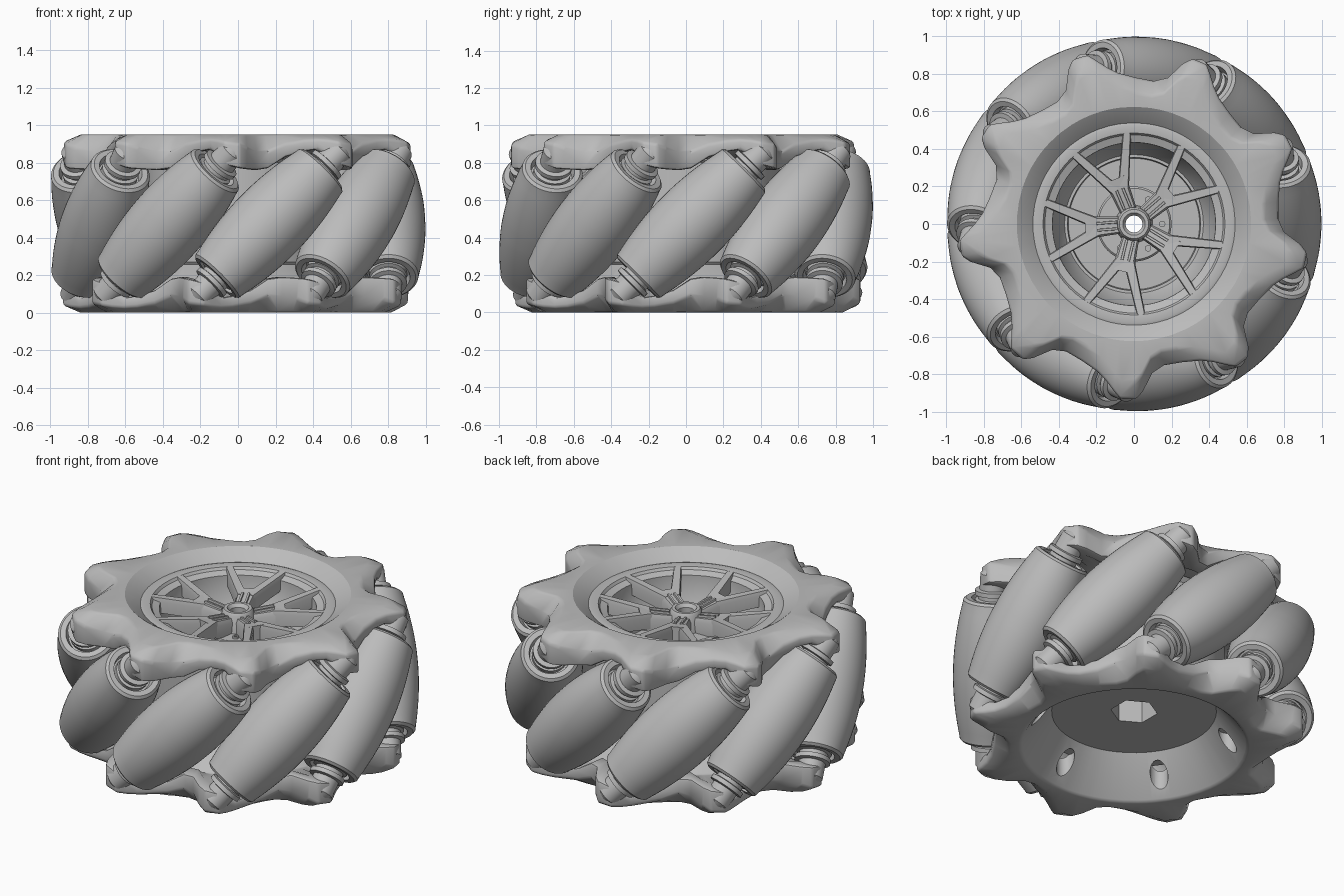
import bpy, bmesh
from math import radians, cos, sin, pi, hypot
from mathutils import Matrix, Vector

if "Cube" in bpy.data.objects:
    bpy.data.objects.remove(bpy.data.objects["Cube"], do_unlink=True)

COUNT = 9            # rollers around the wheel
HEIGHT = 0.95
MID = HEIGHT / 2
FIRST = -78          # azimuth of the first roller, degrees
AXLE_R = 0.79        # distance of roller centres from the wheel axis

grey = bpy.data.materials.new("light grey")
grey.use_nodes = True
grey.diffuse_color = (0.5, 0.5, 0.5, 1)
grey.node_tree.nodes["Principled BSDF"].inputs["Base Color"].default_value = (0.5, 0.5, 0.5, 1)


def polar(r, deg, z=0.0):
    a = radians(deg)
    return Vector((r * cos(a), r * sin(a), z))


def make_mesh(name, bm, angle=32):
    bmesh.ops.remove_doubles(bm, verts=bm.verts, dist=1e-5)
    bmesh.ops.recalc_face_normals(bm, faces=bm.faces)
    me = bpy.data.meshes.new(name)
    bm.to_mesh(me)
    bm.free()
    me.materials.append(grey)
    finish(me, angle)
    return me


def finish(me, angle=32):
    me.shade_smooth()
    me.set_sharp_from_angle(angle=radians(angle))


def place(name, me, matrix=None):
    ob = bpy.data.objects.new(name, me)
    bpy.context.scene.collection.objects.link(ob)
    if matrix:
        ob.matrix_world = matrix
    return ob


def skin(bm, loops):
    """Join a closed row of closed loops with quads."""
    rows = [[bm.verts.new(p) for p in loop] for loop in loops]
    for a, b in zip(rows, rows[1:] + rows[:1]):
        for i in range(len(a)):
            j = (i + 1) % len(a)
            bm.faces.new((a[i], a[j], b[j], b[i]))


def lathe(name, profile, steps=48, angle=32):
    """Spin a closed (radius, height) profile round z."""
    bm = bmesh.new()
    skin(bm, [[polar(r, 360 * k / steps, z) for r, z in profile] for k in range(steps)])
    return make_mesh(name, bm, angle)


def mirrored(half):
    return half + [(r, -z) for r, z in reversed(half)]


def modify(ob, kind, **settings):
    mod = ob.modifiers.new(kind.lower(), kind)
    for key, value in settings.items():
        setattr(mod, key, value)
    bpy.context.view_layer.objects.active = ob
    bpy.ops.object.modifier_apply(modifier=mod.name)


def cut(ob, shapes):
    """Subtract vertical prisms (x, y, z0, z1, radius, sides)."""
    bm = bmesh.new()
    for x, y, z0, z1, r, sides in shapes:
        bmesh.ops.create_cone(bm, cap_ends=True, segments=sides, radius1=r, radius2=r,
                              depth=z1 - z0, matrix=Matrix.Translation((x, y, (z0 + z1) / 2)))
    cutter = place("cutter", make_mesh("cutter", bm))
    cutter.hide_render = True
    bpy.context.view_layer.update()
    modify(ob, "BOOLEAN", operation="DIFFERENCE", object=cutter, solver="EXACT")
    bpy.data.objects.remove(cutter, do_unlink=True)
    finish(ob.data)


# Barrel rollers and their grooved axles, tilted 45 degrees
barrel = [(1.0 - hypot(AXLE_R, s * 0.0265), s * 0.0375) for s in range(10, 0, -1)]
roller_mesh = lathe("roller", mirrored(
    [(0.05, 0.365), (0.11, 0.365), (0.118, 0.408), (0.148, 0.41), (0.163, 0.397)] + barrel))
axle_mesh = lathe("axle", mirrored(
    [(0, 0.57), (0.05, 0.57), (0.072, 0.55), (0.075, 0.46), (0.1, 0.455), (0.1, 0.43),
     (0.08, 0.425), (0.08, 0.405), (0.1, 0.4), (0.1, 0.36), (0.04, 0.35)]), 32)
for k in range(COUNT):
    az = FIRST + 360 / COUNT * k
    radial, tangent = polar(1, az), polar(1, az + 90)
    axis = (tangent + Vector((0, 0, 1))).normalized()
    turn = Matrix((radial, axis.cross(radial), axis)).transposed().to_4x4()
    spot = Matrix.Translation(polar(AXLE_R, az, MID)) @ turn
    place(f"roller_{k + 1}", roller_mesh, spot)
    place(f"axle_{k + 1}", axle_mesh, spot)

# Lugged side plates: angle from lug, rim radius, rim top, rim underside
LUG = [(-5, .895, .92, .84), (-2.5, .935, .91, .79), (2.5, .935, .90, .77),
       (5, .895, .88, .765), (9, .80, .86, .76), (14, .77, .86, .77),
       (21, .78, .90, .83), (28, .81, .92, .86), (32, .85, .925, .87)]


def side_plate(name, inner_r, inner_z):
    bm = bmesh.new()
    loops = []
    for k in range(COUNT):
        for da, r, top, under in LUG:
            az = FIRST + 26 + 360 / COUNT * k + da
            section = [(inner_r, inner_z), (0.625, HEIGHT), (r * 0.9, HEIGHT),
                       (r, top), (r, under), (r * 0.88, under),
                       (0.62, 0.82), (inner_r, inner_z - 0.07)]
            loops.append([polar(a, az, z) for a, z in section])
    skin(bm, loops)
    ob = place(name, make_mesh(name, bm))
    modify(ob, "BEVEL", width=0.014, segments=2, limit_method="ANGLE", angle_limit=radians(40))
    finish(ob.data)
    return ob


side_plate("upper_plate", 0.53, 0.885)
lower = side_plate("lower_plate", 0.455, 0.73)
flip = Matrix.Translation((0, 0, MID)) @ Matrix.Rotation(pi, 4, polar(1, FIRST)) \
    @ Matrix.Translation((0, 0, -MID))
lower.data.transform(flip)
holes = [polar(0.535, -25 + 60 * k) for k in range(6)]
cut(lower, [(p.x, p.y, -0.1, 0.19, 0.05, 24) for p in holes])

# Central drum with stepped barrel, closed floor and hexagonal socket
drum = place("drum", lathe("drum", [
    (0.045, 0.22), (0.46, 0.22), (0.5, 0.27), (0.5, 0.8), (0.54, 0.84), (0.54, 0.89),
    (0.525, 0.895), (0.485, 0.89), (0.475, 0.875), (0.435, 0.86), (0.43, 0.74),
    (0.37, 0.64), (0.355, 0.64), (0.35, 0.61), (0.045, 0.61)], 72))
cut(drum, [(0, 0, 0.1, 0.45, 0.13, 6)])

# Hub boss and bolt flange
place("hub", lathe("hub", [
    (0.045, 0.55), (0.2, 0.55), (0.2, 0.74), (0.19, 0.75), (0.1, 0.75), (0.088, 0.85),
    (0.078, 0.865), (0.06, 0.865), (0.045, 0.845)], 48))
bolt_mesh = lathe("bolt", [(0, 0.74), (0.017, 0.74), (0.017, 0.762), (0.008, 0.762),
                           (0.008, 0.755), (0, 0.755)], 16)
for k in range(6):
    place(f"bolt_{k + 1}", bolt_mesh, Matrix.Translation(polar(0.15, 60 * k)))


def beam(bm, start, end, w0, w1, depth):
    """Tapered bar whose top face runs from start to end."""
    side = (end - start).cross(Vector((0, 0, 1))).normalized()
    drop = Vector((0, 0, -depth))
    loops = []
    for p, w in ((start, w0), (end, w1)):
        s = side * w / 2
        loops.append([bm.verts.new(v) for v in
                      (p + s * 0.8, p - s * 0.8, p - s + drop * 0.25, p - s + drop,
                       p + s + drop, p + s + drop * 0.25)])
    a, b = loops
    bm.faces.new(a)
    bm.faces.new(b)
    for i in range(6):
        j = (i + 1) % 6
        bm.faces.new((a[i], a[j], b[j], b[i]))


# Five forked spokes with a ribbed slot on each stem
bm = bmesh.new()
for k in range(5):
    az = 112.5 + 72 * k
    beam(bm, polar(0.07, az, 0.835), polar(0.26, az, 0.865), 0.09, 0.12, 0.1)
    for sign in (-1, 1):
        beam(bm, polar(0.2, az + 6 * sign, 0.857), polar(0.485, az + 18 * sign, 0.89),
             0.06, 0.045, 0.09)
        shift = polar(0.018, az + 90 * sign)
        beam(bm, polar(0.09, az, 0.85) + shift, polar(0.2, az, 0.868) + shift, 0.014, 0.014, 0.03)
place("spokes", make_mesh("spokes", bm))
